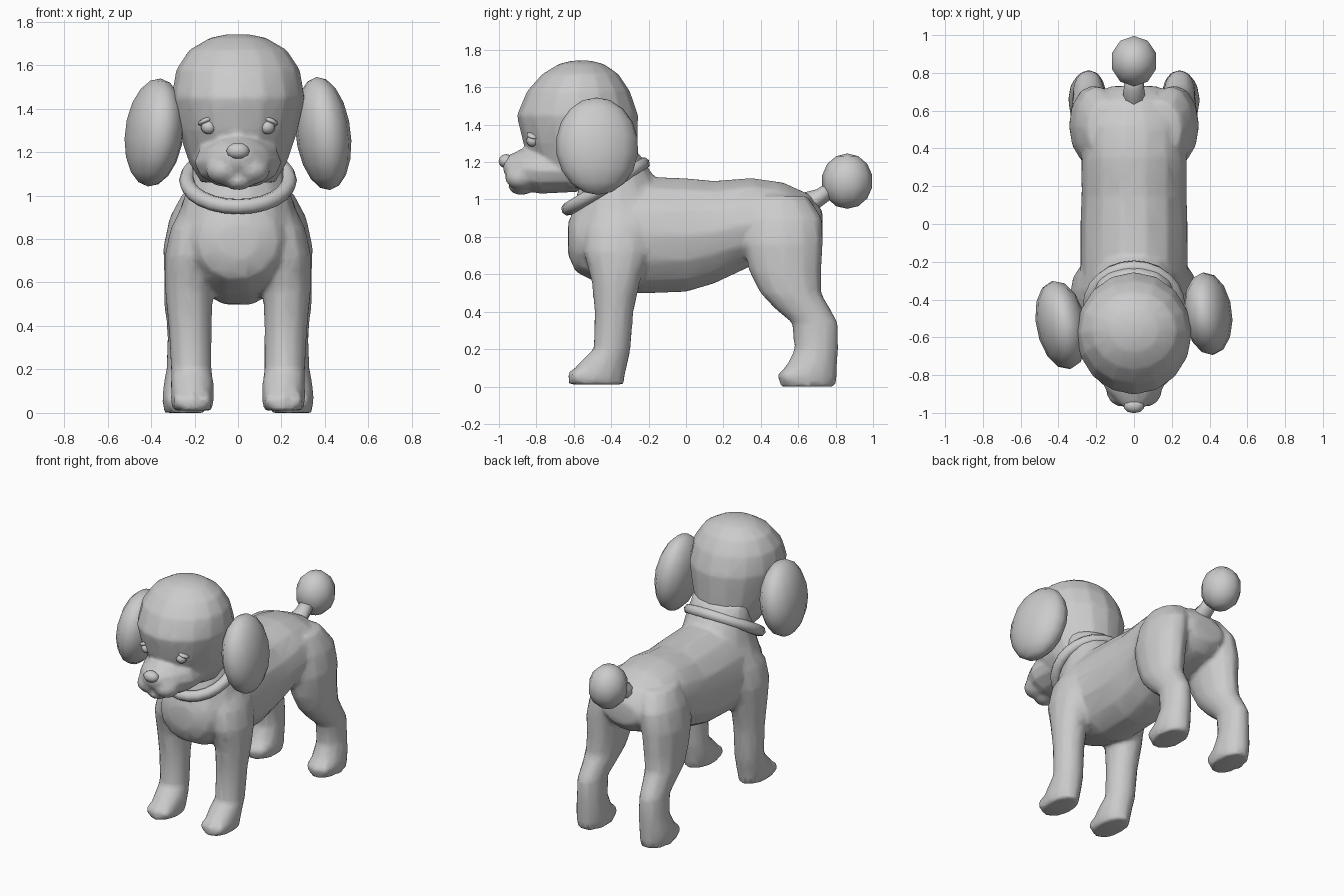
import bpy, bmesh, math
from mathutils import Matrix, Vector

if "Cube" in bpy.data.objects:
    bpy.data.objects.remove(bpy.data.objects["Cube"])

fur = bpy.data.materials.new("grey")
fur.use_nodes = True
GREY = (0.6, 0.6, 0.6, 1)
fur.diffuse_color = GREY
fur.node_tree.nodes["Principled BSDF"].inputs["Base Color"].default_value = GREY


def loft(bm, rings, along, sides=14):
    """Skin a row of ellipses; each ring is (centre, half-size a, half-size b)."""
    loops = []
    for c, a, b in rings:
        loop = []
        for i in range(sides):
            t = math.tau * i / sides
            u, v = a * math.cos(t), b * math.sin(t)
            off = Vector((u, 0, v)) if along == "y" else Vector((u, v, 0))
            loop.append(bm.verts.new(Vector(c) + off))
        loops.append(loop)
    for p, q in zip(loops, loops[1:]):
        for i in range(sides):
            j = (i + 1) % sides
            bm.faces.new((p[i], p[j], q[j], q[i]))
    bm.faces.new(loops[0][::-1])
    bm.faces.new(loops[-1])


def ball(bm, centre, size, turn=0.0, lean=0.0, seg=12, rows=8):
    m = (Matrix.Translation(centre) @ Matrix.Rotation(turn, 4, "Z")
         @ Matrix.Rotation(lean, 4, "Y") @ Matrix.Diagonal((*size, 1)))
    bmesh.ops.create_uvsphere(bm, u_segments=seg, v_segments=rows, radius=1, matrix=m)


def finish(bm, name, blend=0.0, steps=6, keep=0.12):
    bmesh.ops.recalc_face_normals(bm, faces=bm.faces)
    me = bpy.data.meshes.new(name)
    bm.to_mesh(me)
    bm.free()
    me.materials.append(fur)
    ob = bpy.data.objects.new(name, me)
    bpy.context.collection.objects.link(ob)
    bpy.ops.object.select_all(action="DESELECT")
    ob.select_set(True)
    bpy.context.view_layer.objects.active = ob
    bpy.ops.object.shade_smooth()
    if blend:  # fuse the overlapping volumes into one soft, coarse skin
        r = ob.modifiers.new("fuse", "REMESH")
        r.mode, r.voxel_size, r.use_smooth_shade = "VOXEL", blend, True
        s = ob.modifiers.new("soften", "SMOOTH")
        s.factor, s.iterations = 0.5, steps
        d = ob.modifiers.new("simplify", "DECIMATE")
        d.ratio = keep
    return ob


# Torso, neck, four legs and paws
bm = bmesh.new()
torso = [(-.63, .79, .09, .09), (-.59, .79, .19, .18), (-.46, .80, .27, .26),
         (-.25, .81, .285, .32), (0, .81, .285, .31), (.15, .825, .28, .28),
         (.35, .88, .28, .24), (.52, .88, .27, .215), (.66, .87, .2, .16), (.73, .86, .13, .08)]
loft(bm, [((0, y, z), a, b) for y, z, a, b in torso], "y")
neck = [(.75, -.38, .28, .23), (.9, -.37, .275, .25), (1.02, -.36, .24, .23),
        (1.11, -.36, .22, .2), (1.25, -.4, .2, .15)]
loft(bm, [((0, y, z), a, b) for z, y, a, b in neck], "z")
front_leg = [(.01, .21, -.48, .09, .15), (.06, .21, -.475, .1, .15), (.13, .21, -.44, .1, .13),
             (.2, .215, -.395, .095, .1), (.4, .22, -.385, .1, .105),
             (.56, .225, -.375, .112, .13), (.72, .22, -.37, .118, .18),
             (.85, .2, -.36, .11, .18), (.97, .16, -.33, .09, .12)]
hind_leg = [(0, .245, .65, .095, .15), (.06, .245, .65, .105, .16), (.12, .245, .675, .1, .135),
            (.2, .24, .698, .09, .118), (.34, .24, .69, .085, .125), (.42, .235, .62, .095, .15),
            (.5, .23, .56, .11, .165), (.62, .22, .53, .12, .195), (.76, .215, .52, .13, .215),
            (.9, .19, .52, .125, .21), (1.02, .14, .5, .11, .15)]
for s in (1, -1):
    for leg, toe_y in ((front_leg, -.57), (hind_leg, .555)):
        loft(bm, [((s * x, y, z), a, b) for z, x, y, a, b in leg], "z", 12)
        for k in (-1, 0, 1):
            ball(bm, (s * leg[0][1] + k * .058, toe_y + abs(k) * .02, .055),
                 (.034, .07, .045), seg=8, rows=6)
finish(bm, "body_and_legs", .016, 5, .12)

# Head with muzzle, cheeks and chin
bm = bmesh.new()
skull = [(1.06, -.5, .17, .2), (1.15, -.53, .225, .27), (1.3, -.565, .275, .305),
         (1.45, -.58, .307, .325), (1.58, -.575, .285, .275), (1.67, -.565, .225, .205),
         (1.725, -.56, .13, .12), (1.742, -.56, .05, .05)]
loft(bm, [((0, y, z), a, b) for z, y, a, b in skull], "z", 16)
muzzle = [(-.58, 1.15, .2, .11), (-.78, 1.155, .2, .125), (-.88, 1.16, .15, .11),
          (-.95, 1.17, .085, .065), (-.975, 1.18, .05, .035)]
loft(bm, [((0, y, z), a, b) for y, z, a, b in muzzle], "y", 12)
for s in (1, -1):
    ball(bm, (s * .065, -.88, 1.12), (.085, .09, .07), -s * .3)
ball(bm, (0, -.88, 1.065), (.07, .07, .04))
finish(bm, "head", .013, 4, .12)

# Nose
bm = bmesh.new()
ball(bm, (0, -.962, 1.205), (.056, .04, .038), seg=10, rows=6)
finish(bm, "nose")

# Eyes, each with a raised upper lid
for s, side in ((1, "left"), (-1, "right")):
    bm = bmesh.new()
    ball(bm, (s * .135, -.82, 1.315), (.036, .035, .033), s * .4, seg=10, rows=6)
    ball(bm, (s * .15, -.818, 1.342), (.04, .035, .014), s * .4, s * .4, seg=8, rows=6)
    finish(bm, side + "_eye")

# Hanging ears, the right one swung a little further forward
for name, c, size, turn, lean in (
        ("left_ear", (.392, -.475, 1.285), (.125, .222, .262), .12, -.12),
        ("right_ear", (-.385, -.535, 1.29), (.13, .24, .25), .2, .12)):
    bm = bmesh.new()
    ball(bm, c, size, turn, lean, seg=14, rows=9)
    finish(bm, name)

# Collar ring tilted down at the throat
bpy.ops.mesh.primitive_torus_add(major_segments=24, minor_segments=8, major_radius=.235,
                                 minor_radius=.036, location=(0, -.43, 1.07),
                                 rotation=(math.radians(31), 0, 0))
collar = bpy.context.object
collar.name = "collar"
collar.data.materials.append(fur)
bpy.ops.object.shade_smooth()

# Tail stem and pompom
bm = bmesh.new()
loft(bm, [((0, .6, .96), .07, .07), ((0, .7, 1.0), .055, .055), ((0, .8, 1.07), .05, .05)], "y", 8)
finish(bm, "tail_stem")
bm = bmesh.new()
ball(bm, (0, .862, 1.098), (.127, .137, .148), seg=10, rows=7)
finish(bm, "tail_pompom")
